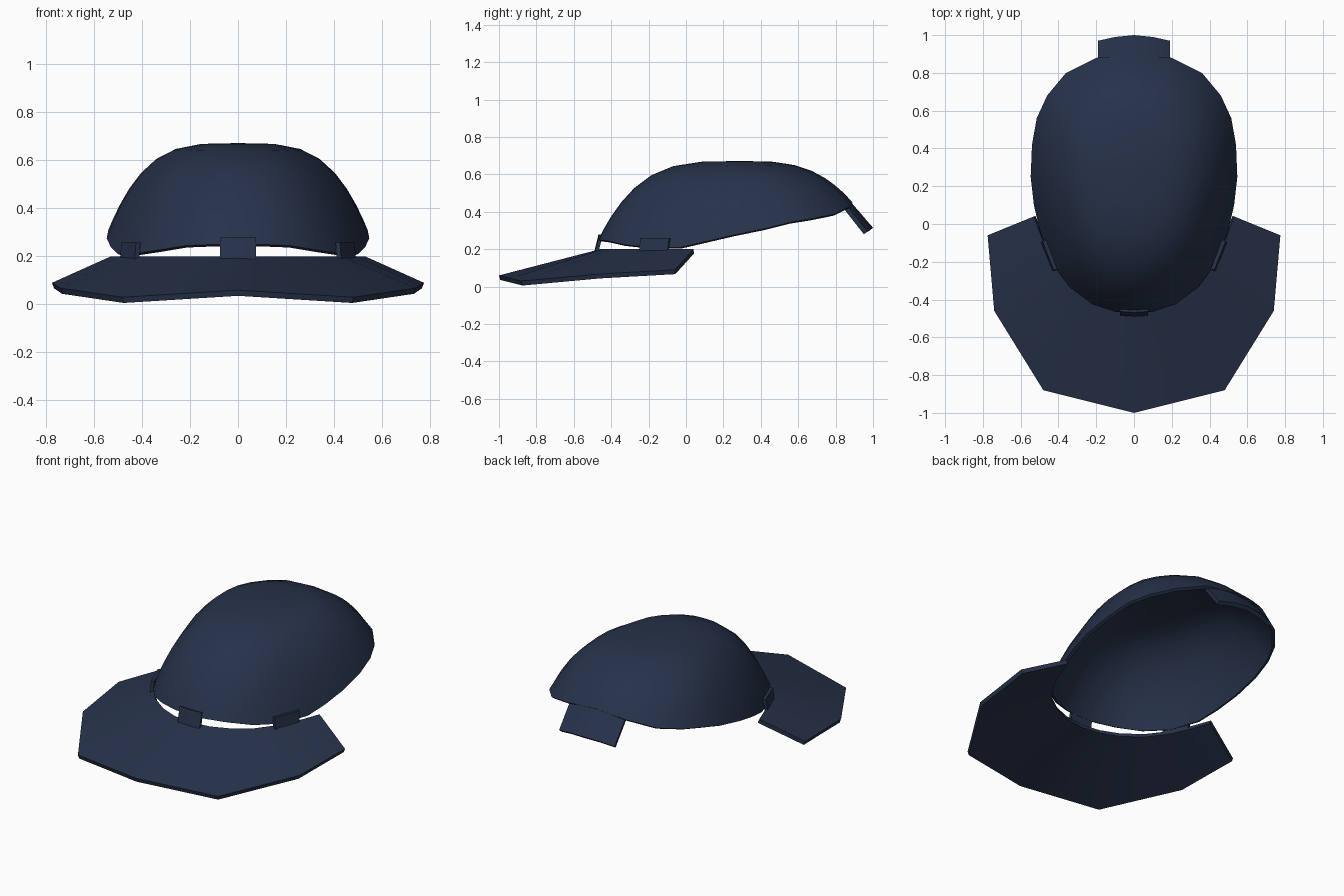
import bpy, bmesh, math
from mathutils import Vector

if "Cube" in bpy.data.objects:
    bpy.data.objects.remove(bpy.data.objects["Cube"])

navy = bpy.data.materials.new("dark navy")
navy.diffuse_color = (0.02, 0.032, 0.068, 1)
navy.use_nodes = True
navy.node_tree.nodes["Principled BSDF"].inputs["Base Color"].default_value = navy.diffuse_color


def sheet(name, rows, outward, thick, closed=False, angle=40):
    """Skin a grid of points, face it outward, thicken inward."""
    bm = bmesh.new()
    grid = [[bm.verts.new(p) for p in row] for row in rows]
    n = len(rows[0])
    for a, b in zip(grid, grid[1:]):
        for i in range(n if closed else n - 1):
            j = (i + 1) % n
            bm.faces.new((a[i], a[j], b[j], b[i]))
    bmesh.ops.remove_doubles(bm, verts=bm.verts, dist=0.0005)
    bm.normal_update()
    total = sum((f.normal * f.calc_area() for f in bm.faces), Vector())
    if total.dot(Vector(outward)) < 0:
        bmesh.ops.reverse_faces(bm, faces=bm.faces)
    mesh = bpy.data.meshes.new(name)
    bm.to_mesh(mesh)
    bm.free()
    mesh.materials.append(navy)
    ob = bpy.data.objects.new(name, mesh)
    bpy.context.collection.objects.link(ob)
    mod = ob.modifiers.new("thickness", 'SOLIDIFY')
    mod.thickness, mod.offset = thick, -1
    bpy.ops.object.select_all(action='DESELECT')
    bpy.context.view_layer.objects.active = ob
    ob.select_set(True)
    bpy.ops.object.modifier_apply(modifier=mod.name)
    bpy.ops.object.shade_smooth_by_angle(angle=math.radians(angle))
    return ob


def mirrored(half):
    """Half path starting on the centre line -> full path, left to right."""
    return [(-x, y, z) for x, y, z in half[:0:-1]] + list(half)


# Dome shell: egg-shaped rim, rising to one apex
rim = [(0, -.47, .25), (.1, -.465, .25), (.22, -.425, .245), (.34, -.335, .225),
       (.44, -.2, .21), (.50, -.03, .21), (.53, .1, .24), (.547, .25, .275),
       (.54, .42, .31), (.515, .56, .345), (.46, .68, .365), (.36, .8, .39),
       (.2, .88, .43), (0, .89, .45)]
loop = rim + [(-x, y, z) for x, y, z in rim[-2:0:-1]]
cx, cy, cz = 0, .3, .672


def ring(s):
    pts = []
    for x, y, z in loop:
        p = 3.7 if y < .4 else 3.7 - 1.2 * (y - .4)
        pts.append((x * s, cy + (y - cy) * s, z + (cz - z) * (1 - s ** p)))
    return pts


sheet("dome_shell", [ring(s) for s in (1, .96, .91, .84, .75, .63, .48, .28, 0)],
      (0, 0, 1), .018, closed=True, angle=60)

# Horseshoe collar sloping from the inner edge to a faceted outer edge
inner = [(0, -.46, .2), (.12, -.445, .2), (.23, -.4, .2), (.34, -.32, .2),
         (.43, -.2, .2), (.49, -.07, .2), (.53, .04, .2)]
corners = [Vector(c) for c in ((0, -1, .06), (.48, -.88, .03),
                               (.74, -.46, .068), (.775, -.06, .09))]
outer = [tuple(corners[i // 2].lerp(corners[min(i // 2 + 1, 3)], (i % 2) / 2))
         for i in range(7)]
sheet("collar", [mirrored(inner), mirrored(outer)], (0, 0, 1), .025)

# Rear tab hanging off the back of the dome
sheet("rear_tab", [mirrored([(0, .875, .46), (.1, .872, .455), (.19, .86, .435)]),
                   mirrored([(0, 1, .315), (.1, .99, .31), (.19, .97, .295)])],
      (0, 1, 1), .025)

# Small tabs joining dome and collar
sheet("front_tab", [mirrored([(0, -.468, .28), (.075, -.463, .28)]),
                    mirrored([(0, -.492, .18), (.075, -.487, .18)])],
      (0, -1, 0), .018)
for side, label in ((1, "right"), (-1, "left")):
    sheet(label + "_side_tab",
          [[(side * .425, -.245, .26), (side * .485, -.09, .26)],
           [(side * .43, -.25, .185), (side * .492, -.1, .185)]],
          (side, -.3, 0), .02)
